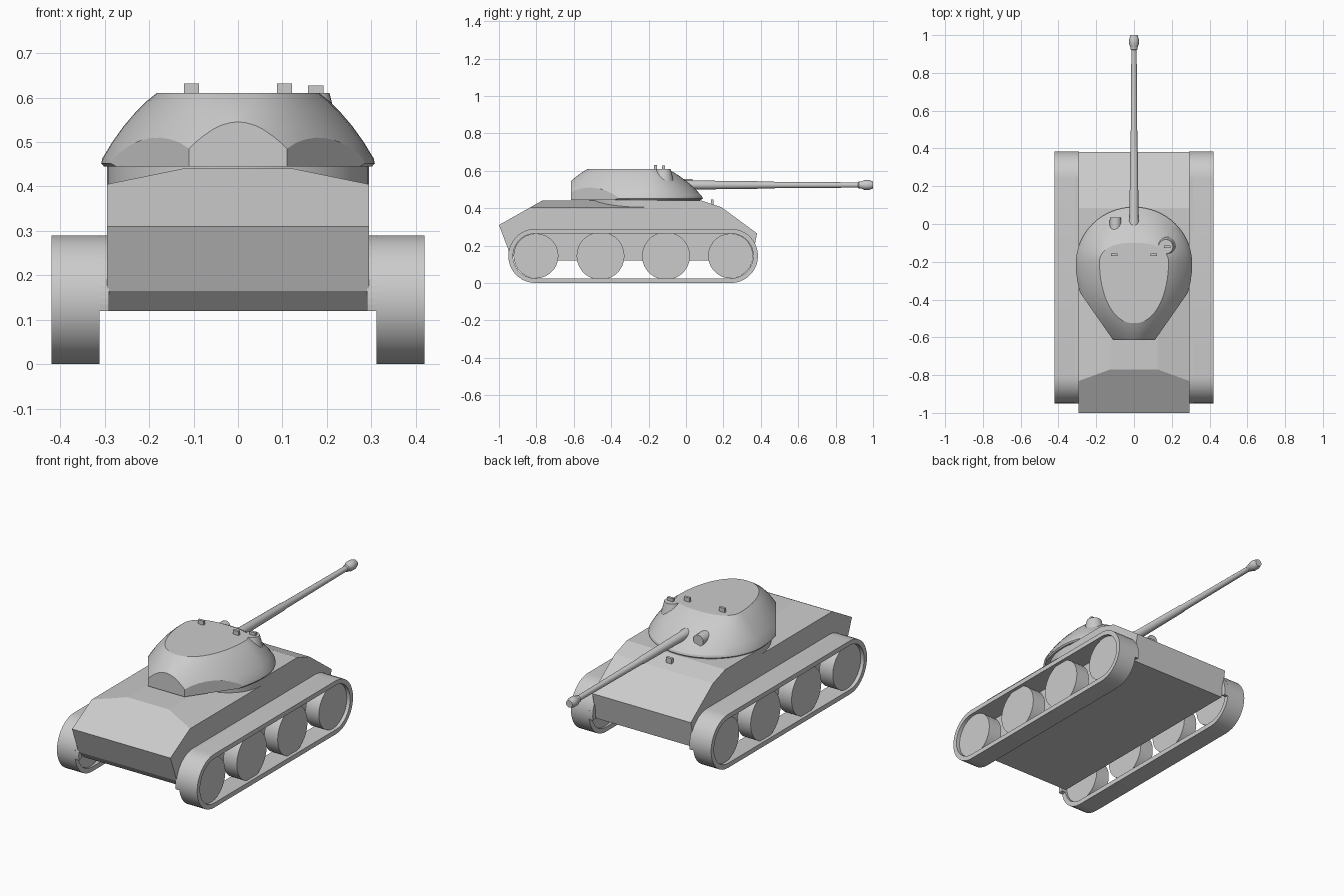
import bpy, bmesh, math
from math import sin, cos, pi
from mathutils import Vector, Matrix

if "Cube" in bpy.data.objects:
    bpy.data.objects.remove(bpy.data.objects["Cube"])


def finish(name, bm, mirror=False, smooth=None):
    bmesh.ops.recalc_face_normals(bm, faces=bm.faces)
    me = bpy.data.meshes.new(name)
    bm.to_mesh(me)
    bm.free()
    ob = bpy.data.objects.new(name, me)
    bpy.context.collection.objects.link(ob)
    if mirror:
        ob.modifiers.new("Mirror", 'MIRROR').use_mirror_merge = False
    if smooth:
        bpy.ops.object.select_all(action='DESELECT')
        ob.select_set(True)
        bpy.context.view_layer.objects.active = ob
        bpy.ops.object.shade_smooth_by_angle(angle=math.radians(smooth))
    return ob


def loft(rings, cap=True, closed=True):
    """Skin a list of point loops into a bmesh."""
    bm = bmesh.new()
    vs = [[bm.verts.new(p) for p in r] for r in rings]
    n = len(vs[0])
    for a, b in zip(vs, vs[1:]):
        for i in range(n):
            j = (i + 1) % n
            bm.faces.new((a[i], a[j], b[j], b[i]))
    if closed:
        for j in range(n):
            k = (j + 1) % n
            if not cap:
                bm.faces.new((vs[-1][j], vs[-1][k], vs[0][k], vs[0][j]))
    if cap:
        bm.faces.new(vs[0])
        bm.faces.new(vs[-1])
    return bm


def prism(profile, x0, x1):
    return loft([[(x, y, z) for y, z in profile] for x in (x0, x1)])


def cut(bm, co, no):
    geom = bm.verts[:] + bm.edges[:] + bm.faces[:]
    r = bmesh.ops.bisect_plane(bm, geom=geom, plane_co=co, plane_no=no, clear_outer=True)
    edges = [e for e in r['geom_cut'] if isinstance(e, bmesh.types.BMEdge)]
    bmesh.ops.contextual_create(bm, geom=edges)


def cone(name, loc, r1, r2, depth, axis='Z', seg=24, smooth=30, mirror=False):
    bm = bmesh.new()
    rot = {'Z': Matrix(), 'Y': Matrix.Rotation(-pi / 2, 4, 'X'),
           'X': Matrix.Rotation(pi / 2, 4, 'Y')}[axis]
    bmesh.ops.create_cone(bm, cap_ends=True, segments=seg, radius1=r1, radius2=r2,
                          depth=depth, matrix=Matrix.Translation(loc) @ rot)
    return finish(name, bm, mirror, smooth)


def box(name, loc, size):
    bm = bmesh.new()
    bmesh.ops.create_cube(bm, size=1, matrix=Matrix.Translation(loc) @ Matrix.Diagonal((*size, 1)))
    return finish(name, bm)


# Hull: rear half with chamfered deck edges, front half with sloped nose
W = 0.295
rear = prism([(-1, .31), (-.77, .44), (-.22, .44), (-.22, .12), (-.9, .12), (-.945, .165)], -W, W)
for s in (-1, 1):
    cut(rear, (s * .125, 0, .44), (s * .035, 0, .17))
finish("hull_rear", rear)
finish("hull_front", prism([(-.22, .44), (.085, .44), (.19, .405), (.38, .265), (.35, .12),
                            (-.22, .12)], -W, W))
cone("turret_ring", (0, -.22, .385), W, W, .125, seg=48)
box("nose_periscope", (0, .14, .43), (.035, .015, .035))


# Tracks, inner fenders and wheels
def stadium(r, a0, a1, n=18):
    """Capsule outline around the two end wheels; a0..a1 is the front-end sweep."""
    front = [a0 + (a1 - a0) * i / n for i in range(n + 1)]
    f = [(.24 + r * cos(a), .145 + r * sin(a)) for a in front]
    b = [(-.805 - r * cos(a), .145 + r * sin(a)) for a in reversed(front)]
    return f + b


outer, inner = stadium(.145, -pi / 2, pi / 2), stadium(.12, -pi / 2, pi / 2)
finish("track", loft([[(x, y, z) for y, z in p] for p, x in
                      ((outer, .312), (outer, .42), (inner, .42), (inner, .312))],
                     cap=False), True, 15)
a = -math.asin(.025 / .145)
fender = stadium(.1445, a, pi / 2) + stadium(.12, a, pi / 2)[::-1]
finish("inner_fender", prism(fender, .29, .32), True)
for i, (y, r) in enumerate(((-.802, .12), (-.457, .128), (-.107, .128), (.238, .12))):
    cone(f"wheel_{i + 1}", (.362, y, .145), r, r, .08, 'X', 28, 30, True)


# Turret: egg-shaped dome, sliced flat at the rear and rear cheeks
def spow(v, p):
    return math.copysign(abs(v) ** p, v)


def outline(c, half_w, front, back, pf, pb, n=64):
    pts = []
    for i in range(n):
        t = 2 * pi * i / n
        s = sin(t)
        p, ry = (pf, front) if s >= 0 else (pb, back)
        pts.append(Vector((half_w * spow(cos(t), p), c + ry * s, 0)))
    return pts


base = outline(-.21, .308, .30, .485, 1, 1.4)
roof = outline(-.20, .183, .10, .325, .75, .9)
levels = [(.445, .05), (.452, 0), (.463, .02), (.50, .20), (.535, .40), (.57, .64), (.593, .83), (.61, 1)]
dome = loft([[b.lerp(t, f) + Vector((0, 0, z)) for b, t in zip(base, roof)] for z, f in levels])
cut(dome, (0, -.615, 0), (0, -1, 0))
for s in (-1, 1):
    cut(dome, (s * .11, -.615, 0), (s * .265, -.185, 0))
finish("turret", dome, smooth=20)

# Turret fittings
cone("cupola", (.168, -.12, .57), .058, .038, .08)
cone("gun_sight", (-.098, .0, .525), .032, .03, .07, 'Y', 20)
for i, (x, y, h) in enumerate(((-.105, -.163, .632), (.105, -.163, .632), (.175, -.12, .627))):
    box(f"roof_periscope_{i + 1}", (x, y, h - .016), (.034, .014, .032))

# Gun barrel with muzzle swelling
gun = [(-.06, .027), (.015, .027), (.03, .024), (.38, .0205), (.39, .018), (.92, .014), (.925, .019),
       (.94, .02), (.952, .026), (.978, .026), (.993, .021), (1.0, .019)]
finish("gun_barrel", loft([[(r * cos(2 * pi * i / 20), y, .524 + r * sin(2 * pi * i / 20))
                            for i in range(20)] for y, r in gun]), smooth=30)
